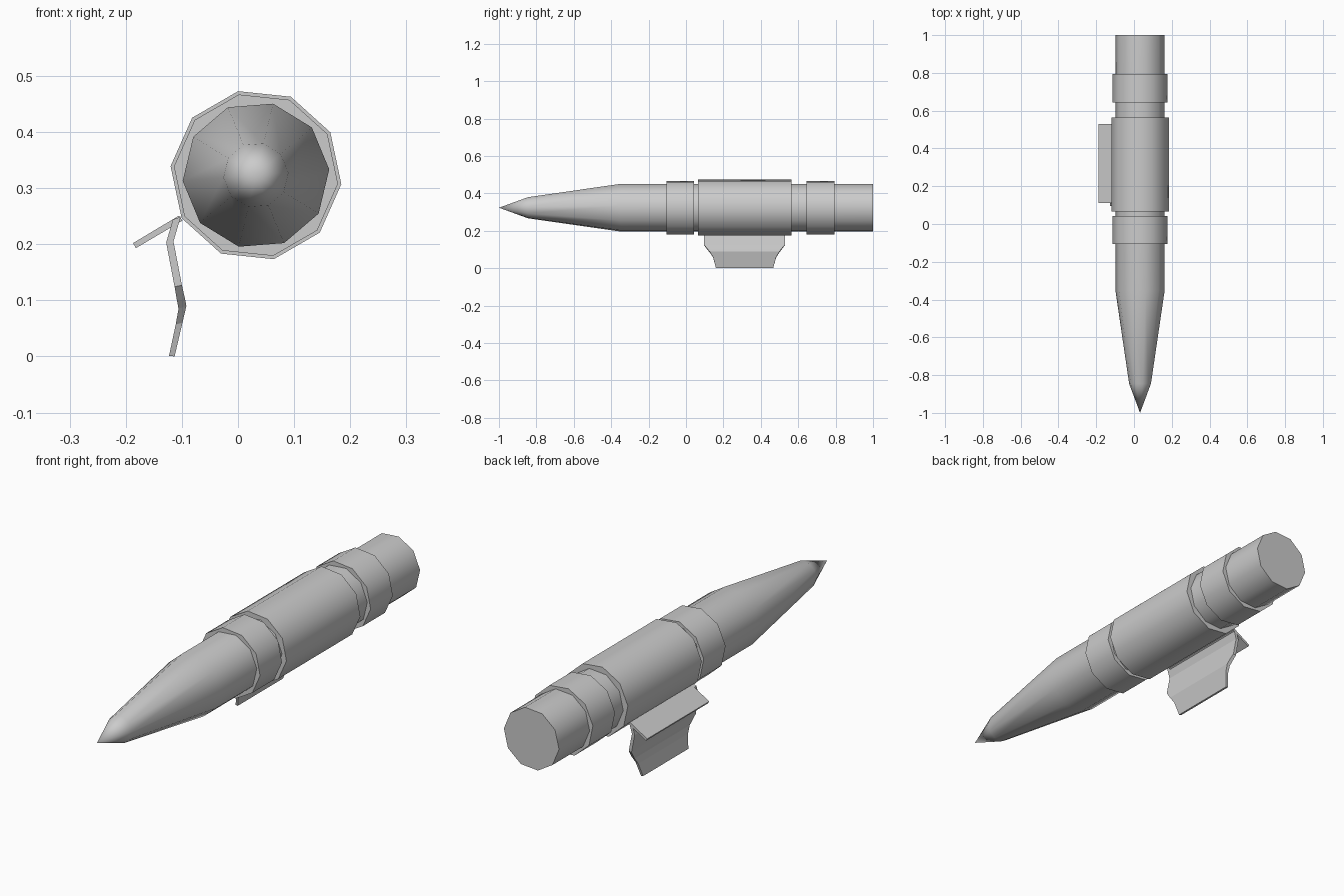
import bpy, bmesh, math

if "Cube" in bpy.data.objects:
    bpy.data.objects.remove(bpy.data.objects["Cube"])

CX, CZ, SIDES = 0.032, 0.323, 10


def finish(name, bm):
    bmesh.ops.recalc_face_normals(bm, faces=bm.faces)
    me = bpy.data.meshes.new(name)
    bm.to_mesh(me)
    bm.free()
    ob = bpy.data.objects.new(name, me)
    bpy.context.collection.objects.link(ob)
    bpy.ops.object.select_all(action='DESELECT')
    ob.select_set(True)
    bpy.context.view_layer.objects.active = ob
    return ob


def lathe(name, profile, phase):
    """Ten-sided solid along y from (y, radius) stations; radius 0 makes a tip."""
    bm = bmesh.new()
    rings = []
    for y, r in profile:
        if r == 0:
            rings.append([bm.verts.new((CX, y, CZ))])
            continue
        angles = [math.radians(phase) + i * math.tau / SIDES for i in range(SIDES)]
        rings.append([bm.verts.new((CX + r * math.cos(a), y, CZ + r * math.sin(a))) for a in angles])
    for a, b in zip(rings, rings[1:]):
        for i in range(SIDES):
            j = (i + 1) % SIDES
            if len(a) == 1:
                bm.faces.new((a[0], b[i], b[j]))
            else:
                bm.faces.new((a[i], a[j], b[j], b[i]))
    for ring in (rings[0], rings[-1]):
        if len(ring) > 1:
            bm.faces.new(ring)
    finish(name, bm)
    bpy.ops.object.shade_smooth_by_angle(angle=math.radians(38))


def bent_plate(name, rows):
    """Thin plate from rows of (left x, left z, right x, right z, y min, y max)."""
    bm = bmesh.new()
    loops = [[bm.verts.new(p) for p in ((xl, y0, zl), (xr, y0, zr), (xr, y1, zr), (xl, y1, zl))]
             for xl, zl, xr, zr, y0, y1 in rows]
    for a, b in zip(loops, loops[1:]):
        for i in range(4):
            j = (i + 1) % 4
            bm.faces.new((a[i], a[j], b[j], b[i]))
    bm.faces.new(loops[0])
    bm.faces.new(loops[-1])
    finish(name, bm)


# Barrel with its tapered nose and pointed tip
lathe("pen_body", [(-1, 0), (-0.845, 0.058), (-0.35, 0.131), (1, 0.131)], 4.5)

# Clip sleeve and the two collars either side
lathe("clip_sleeve", [(0.065, 0.153), (0.565, 0.153)], -6)
for name, y0, y1 in (("front_collar", -0.105, 0.043), ("rear_collar", 0.643, 0.793)):
    lathe(name, [(y0, 0.147), (y1, 0.147)], -6)

# Short thumb plate angled out from the sleeve
bent_plate("thumb_plate", [(-0.105, 0.251, -0.099, 0.242, 0.11, 0.53),
                           (-0.187, 0.202, -0.182, 0.193, 0.11, 0.53)])

# Bent clip plate, narrowing towards the foot
bent_plate("clip_plate", [(-0.116, 0.244, -0.102, 0.249, 0.095, 0.53),
                          (-0.128, 0.203, -0.115, 0.205, 0.095, 0.53),
                          (-0.113, 0.124, -0.100, 0.127, 0.095, 0.53),
                          (-0.1085, 0.098, -0.0945, 0.103, 0.115, 0.51),
                          (-0.106, 0.085, -0.092, 0.090, 0.126, 0.50),
                          (-0.111, 0.057, -0.099, 0.060, 0.145, 0.482),
                          (-0.123, 0.001, -0.113, 0.000, 0.16, 0.466)])
